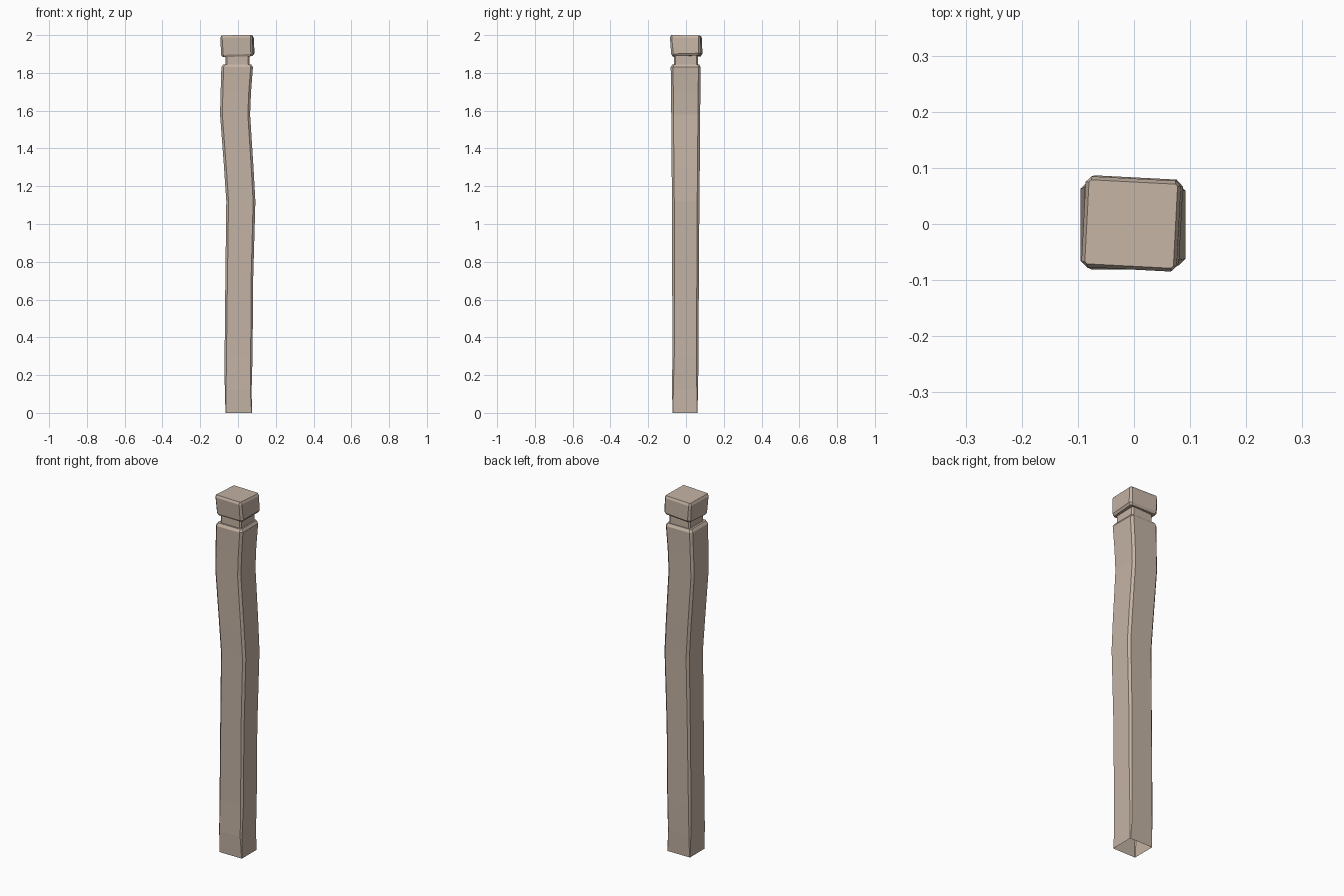
import bpy, bmesh, math

wood = bpy.data.materials.new("weathered_wood")
wood.diffuse_color = (0.55, 0.45, 0.37, 1)


def ring(bm, z, x0, x1, y0, y1, c, twist=0, tilt_x=0, tilt_y=0):
    """Chamfered rectangle at height z, optionally twisted and tilted."""
    cx, cy = (x0 + x1) / 2, (y0 + y1) / 2
    hx, hy = (x1 - x0) / 2, (y1 - y0) / 2
    t = math.radians(twist)
    verts = []
    for sx, sy in ((1, 1), (-1, 1), (-1, -1), (1, -1)):
        pair = [(sx * hx, sy * (hy - c)), (sx * (hx - c), sy * hy)]
        for px, py in pair if sx * sy > 0 else pair[::-1]:
            verts.append(bm.verts.new((cx + px * math.cos(t) - py * math.sin(t),
                                       cy + px * math.sin(t) + py * math.cos(t),
                                       z + tilt_x * px + tilt_y * py)))
    return verts


def loft(name, sections, bottom, top):
    bm = bmesh.new()
    rings = [ring(bm, *s) for s in sections]
    for a, b in zip(rings, rings[1:]):
        for i in range(8):
            j = (i + 1) % 8
            bm.faces.new((a[i], a[j], b[j], b[i]))
    if bottom:
        bm.faces.new(rings[0][::-1])
    if top:
        bm.faces.new(rings[-1])
    me = bpy.data.meshes.new(name)
    bm.to_mesh(me)
    bm.free()
    me.materials.append(wood)
    ob = bpy.data.objects.new(name, me)
    bpy.context.collection.objects.link(ob)


# Wavering square shaft, open underneath
loft("shaft", [
    (0.00, -0.066, 0.074, -0.071, 0.060, 0.002),
    (0.12, -0.070, 0.072, -0.074, 0.064, 0.007),
    (0.30, -0.071, 0.077, -0.072, 0.066, 0.010),
    (0.70, -0.067, 0.080, -0.073, 0.068, 0.011),
    (1.12, -0.062, 0.092, -0.074, 0.071, 0.012),
    (1.30, -0.074, 0.082, -0.076, 0.073, 0.012),
    (1.58, -0.095, 0.064, -0.078, 0.075, 0.012),
    (1.70, -0.092, 0.069, -0.079, 0.076, 0.012),
    (1.83, -0.088, 0.079, -0.081, 0.078, 0.012),
    (1.845, -0.078, 0.070, -0.072, 0.069, 0.008),
], False, True)

# Narrow neck groove
loft("neck", [
    (1.83, -0.067, 0.062, -0.064, 0.064, 0.008),
    (1.905, -0.067, 0.062, -0.064, 0.064, 0.008),
], False, False)

# Slightly twisted and tilted cap block
loft("cap", [
    (1.888, -0.078, 0.076, -0.068, 0.075, 0.008, -3, 0.03, 0.03),
    (1.900, -0.086, 0.084, -0.075, 0.083, 0.012, -3, 0.03, 0.03),
    (1.985, -0.090, 0.080, -0.081, 0.081, 0.010, -3, 0.01, -0.02),
    (1.998, -0.084, 0.074, -0.075, 0.075, 0.004, -3, 0.01, -0.02),
], True, True)
